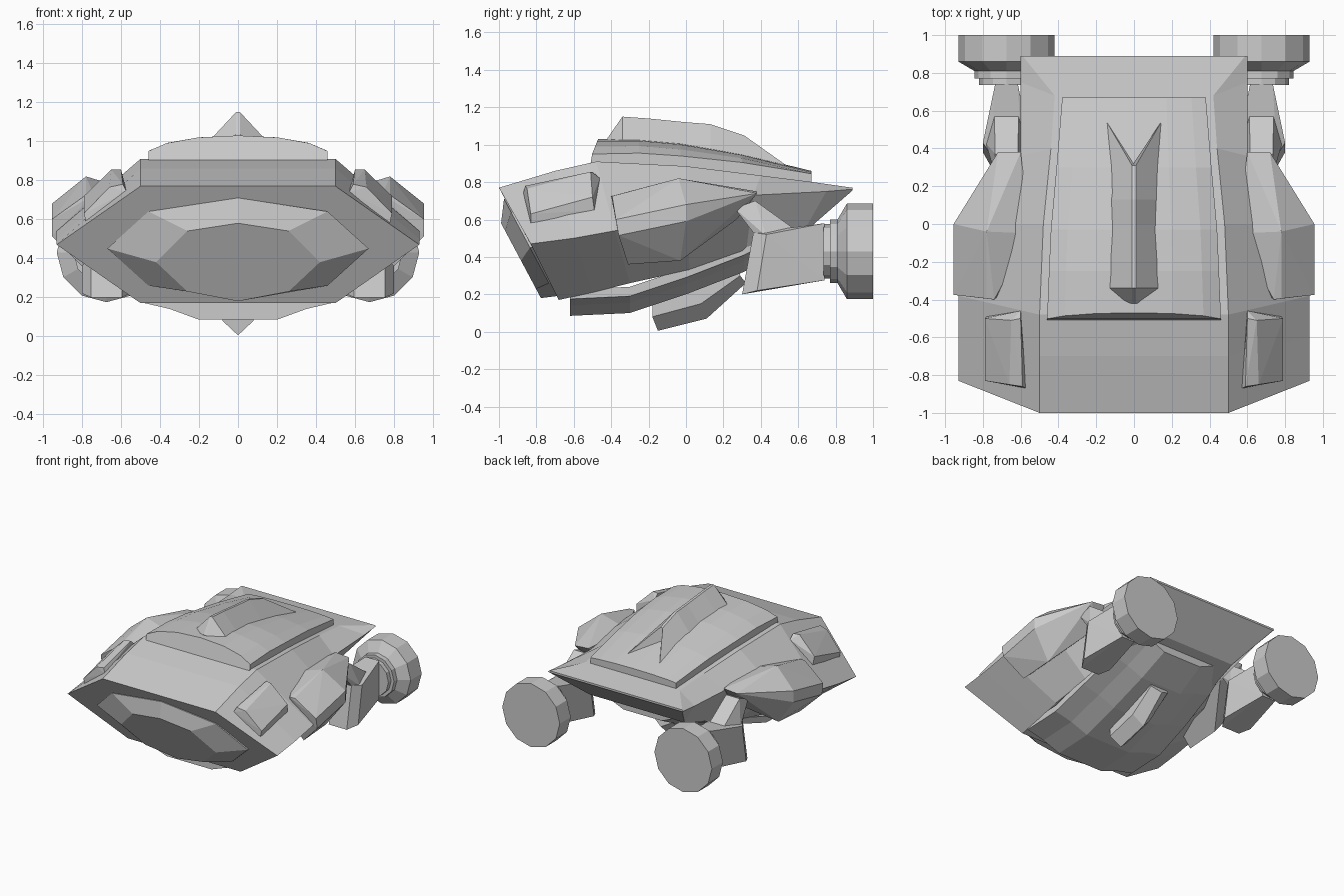
import bpy, bmesh, math

if "Cube" in bpy.data.objects:
    bpy.data.objects.remove(bpy.data.objects["Cube"])


def finish(name, bm, mirror):
    bmesh.ops.recalc_face_normals(bm, faces=bm.faces[:])
    me = bpy.data.meshes.new(name)
    bm.to_mesh(me)
    bm.free()
    ob = bpy.data.objects.new(name, me)
    bpy.context.collection.objects.link(ob)
    if mirror:
        ob.modifiers.new("Mirror", "MIRROR").use_mirror_merge = False
    return ob


def sym(half):
    """Complete a right-hand half section with its left-hand mirror."""
    return half + [(-x, y, z) for x, y, z in reversed(half) if x > 1e-6]


def loft(name, rings, mirror=False):
    """Skin a row of equal-sized closed rings and cap both ends."""
    bm = bmesh.new()
    vs = [[bm.verts.new(p) for p in r] for r in rings]
    n = len(vs[0])
    for a, b in zip(vs, vs[1:]):
        for i in range(n):
            j = (i + 1) % n
            bm.faces.new((a[i], a[j], b[j], b[i]))
    bm.faces.new(vs[0])
    bm.faces.new(vs[-1])
    return finish(name, bm, mirror)


def block(name, pts, mirror=True):
    """Faceted solid around a few corner points."""
    bm = bmesh.new()
    for p in pts:
        bm.verts.new(p)
    r = bmesh.ops.convex_hull(bm, input=bm.verts[:])
    loose = [v for v in bm.verts if not v.link_faces]
    bmesh.ops.delete(bm, geom=loose, context="VERTS")
    bmesh.ops.dissolve_limit(bm, angle_limit=math.radians(2),
                             verts=bm.verts[:], edges=bm.edges[:])
    return finish(name, bm, mirror)


# Main hull: six-sided sections (top, side, bottom corner), slanted nose to thin tail
hull = [
    [(.50, -1.0, .77), (.93, -.83, .47), (.50, -.68, .17)],
    [(.50, -.70, .86), (.93, -.60, .50), (.50, -.50, .21)],
    [(.50, -.48, .91), (.93, -.38, .54), (.50, -.30, .26)],
    [(.48, 0.0, .885), (.80, 0.0, .64), (.48, .02, .33)],
    [(.44, .40, .835), (.60, .36, .73), (.44, .32, .42)],
    [(.42, .68, .80), (.60, .75, .75), (.42, .62, .52)],
    [(.59, .89, .77), (.60, .89, .762), (.59, .89, .755)],
]
loft("hull", [sym(h) for h in hull])

# Nose bulge: large octagon stepping out to a smaller one on the slanted front
def nose_ring(pts, out):
    return sym([(x, -1 + (.77 - z) * .533 - out, z) for x, z in pts])

loft("nose_panel", [
    nose_ring([(0, .71), (.46, .64), (.67, .45), (.46, .26), (0, .19)], -.01),
    nose_ring([(0, .71), (.46, .64), (.67, .45), (.46, .26), (0, .19)], .005),
    nose_ring([(0, .58), (.26, .54), (.42, .38), (.26, .23), (0, .18)], .09),
])

# Arched deck plate: y, half width, centre height, edge height, underside
deck = []
for y, w, zc, ze, zb in [(-.51, .46, 1.03, .95, .90), (-.25, .45, 1.03, .955, .87),
                         (-.03, .44, 1.01, .94, .86), (.30, .41, .95, .905, .82),
                         (.67, .38, .86, .845, .78)]:
    half = [(w * f, ze + (zc - ze) * h) for f, h in [(0, 1), (.45, .87), (.8, .5), (1, 0)]]
    half += [(w, zb), (0, zb)]
    lean = .4 if y < -.5 else 0
    deck.append(sym([(x, y + max(0, z - .93) * lean, z) for x, z in half]))
loft("deck_plate", deck)

# Dorsal fin with narrow ridge and swallow-tail end
fin = []
for y, w, zr, zb in [(-.42, .06, 1.035, 1.0), (-.34, .15, 1.15, 1.0), (-.20, .14, 1.14, 1.0),
                     (0, .13, 1.12, .98), (.13, .14, 1.11, .95)]:
    fin.append(sym([(.01, y, zr), (w, y, zb), (0, y, zb)]))
fin.append(sym([(.01, .31, 1.05), (.15, .55, .88), (0, .32, .92)]))
loft("dorsal_fin", fin)

# Belly: shallow trough under the hull
belly = []
for y, s, z in [(-.62, 1, .085), (-.30, 1, .10), (0, .97, .20), (.31, .92, .32), (.55, .85, .44)]:
    belly.append(sym([(.5 * s, y, z + .14), (.5 * s, y, z + .09),
                      (.35 * s, y, z + .055), (.2 * s, y, z)]))
loft("belly", belly)

# Keel below the belly
keel = [[(.08, y, zt), (.08, y, zm), (0, y + .03, zb)]
        for y, zt, zm, zb in [(-.18, .18, .08, .005), (.08, .25, .15, .07), (.29, .34, .30, .26)]]
loft("keel", [[a, b, c, (-.08, *b[1:]), (-.08, *a[1:])] for a, b, c in keel])

# Raised panels on the upper hull slopes
block("side_panel", [
    (.57, -.87, .74), (.60, -.46, .82), (.78, -.49, .65), (.78, -.83, .58),
    (.59, -.86, .78), (.60, -.50, .855), (.66, -.85, .765), (.65, -.51, .855),
    (.79, -.83, .63), (.79, -.50, .72)])

# Faceted shoulder pods
block("shoulder_pod", [
    (.74, -.40, .725), (.78, -.395, .725), (.955, -.375, .60), (.955, -.36, .515),
    (.80, -.31, .36), (.60, -.28, .55),
    (.55, -.05, .75), (.78, -.04, .82), (.955, 0, .68), (.955, 0, .59), (.80, -.03, .38),
    (.60, .38, .75), (.72, .38, .74), (.72, .28, .67), (.60, .27, .60)])

# Struts: thin upper link and heavier lower block
CX, CZ = .675, .43

def strut(pts):
    return [(CX + s * w, y, z) for y, z, w in pts for s in (-1, 1)]

block("upper_strut", strut([(.26, .66, .06), (.37, .70, .06), (.62, .52, .065),
                            (.43, .51, .11), (.36, .53, .08)]))
block("lower_strut", strut([(.36, .53, .08), (.43, .52, .125), (.62, .52, .065),
                            (.74, .58, .06), (.74, .275, .06), (.38, .22, .125),
                            (.30, .20, .08)]))

# Twelve-sided thrusters
loft("thruster", [[(CX + r * math.cos(math.tau * i / 12), y, CZ + r * math.sin(math.tau * i / 12))
                   for i in range(12)]
                  for y, r in [(.735, .145), (.77, .145), (.77, .17), (.81, .17),
                               (.86, .255), (1.0, .255)]], mirror=True)
